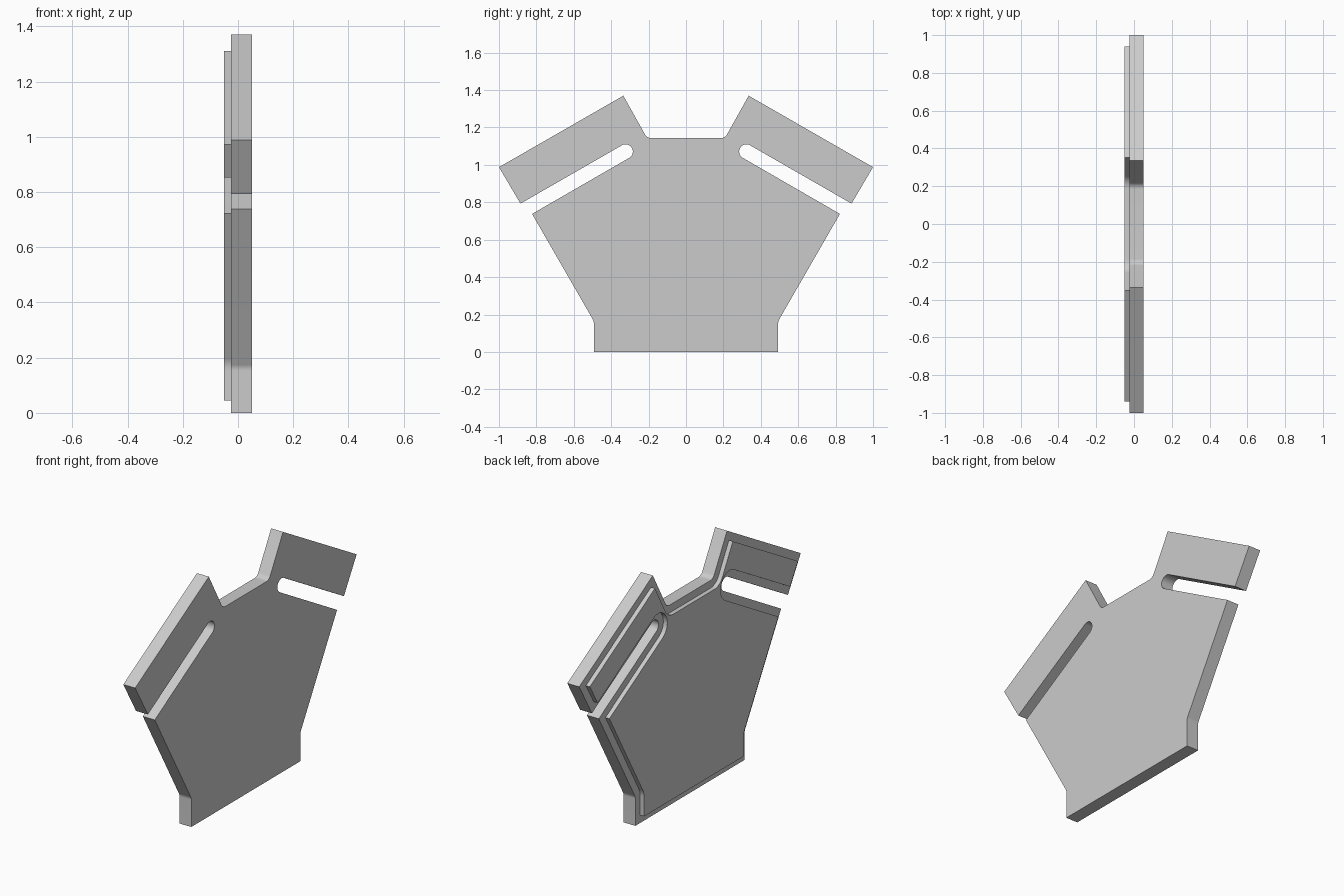
import bpy, bmesh, math
from mathutils import Vector

cube = bpy.data.objects.get("Cube")
if cube:
    bpy.data.objects.remove(cube)

grey = bpy.data.materials.new("light_grey")
grey.use_nodes = True
grey.diffuse_color = (0.6, 0.6, 0.6, 1)
grey.node_tree.nodes["Principled BSDF"].inputs["Base Color"].default_value = (0.6, 0.6, 0.6, 1)

# Half outline, counter-clockwise in (y, z), with the fillet radius of each corner
HALF = [
    (0.493, 0.0, 0), (0.493, 0.165, 0.04),                        # foot
    (0.823, 0.738, 0),                                            # shoulder
    (0.270, 1.057, 0.0385), (0.309, 1.124, 0.0385),               # slot end
    (0.885, 0.793, 0), (1.0, 0.988, 0), (0.335, 1.37, 0),         # arm
    (0.208, 1.143, 0.04),                                         # neck
]
OUTLINE = HALF + [(-y, z, r) for y, z, r in reversed(HALF)]


def inset_outline(inset, steps=10):
    """Outline moved inward by inset, with its inner corners rounded."""
    pts = [Vector((y, z)) for y, z, r in OUTLINE]
    n = len(pts)
    result = []
    for i, p in enumerate(pts):
        d1 = (p - pts[i - 1]).normalized()
        d2 = (pts[(i + 1) % n] - p).normalized()
        n1, n2 = Vector((-d1.y, d1.x)), Vector((-d2.y, d2.x))
        bisector = (n1 + n2) / (1 + n1.dot(n2))
        corner = p + bisector * inset
        radius = OUTLINE[i][2]
        if radius == 0:
            result.append(corner)
            continue
        # Rounded corners all bend inward, so the arc centre lies outside the plate
        radius += inset
        centre = corner - bisector * radius
        turn = n1.angle_signed(n2)
        start = math.atan2(n1.y, n1.x)
        sweep = -turn
        for k in range(steps + 1):
            a = start + sweep * k / steps
            result.append(centre + radius * Vector((math.cos(a), math.sin(a))))
    return result


def make_plate(name, inset, x0, x1):
    bm = bmesh.new()
    face = bm.faces.new([bm.verts.new((x0, p.x, p.y)) for p in inset_outline(inset)])
    extruded = bmesh.ops.extrude_face_region(bm, geom=[face], use_keep_orig=True)
    moved = [v for v in extruded["geom"] if isinstance(v, bmesh.types.BMVert)]
    bmesh.ops.translate(bm, verts=moved, vec=(x1 - x0, 0, 0))
    bmesh.ops.recalc_face_normals(bm, faces=bm.faces)
    mesh = bpy.data.meshes.new(name)
    bm.to_mesh(mesh)
    bm.free()
    mesh.materials.append(grey)
    obj = bpy.data.objects.new(name, mesh)
    bpy.context.collection.objects.link(obj)
    bpy.ops.object.select_all(action='DESELECT')
    obj.select_set(True)
    bpy.context.view_layer.objects.active = obj
    bpy.ops.object.shade_smooth_by_angle(angle=math.radians(25))


# Main body and the raised inner plate on its back
make_plate("main_plate", 0, -0.025, 0.05)
make_plate("raised_plate", 0.044, -0.05, -0.025)
